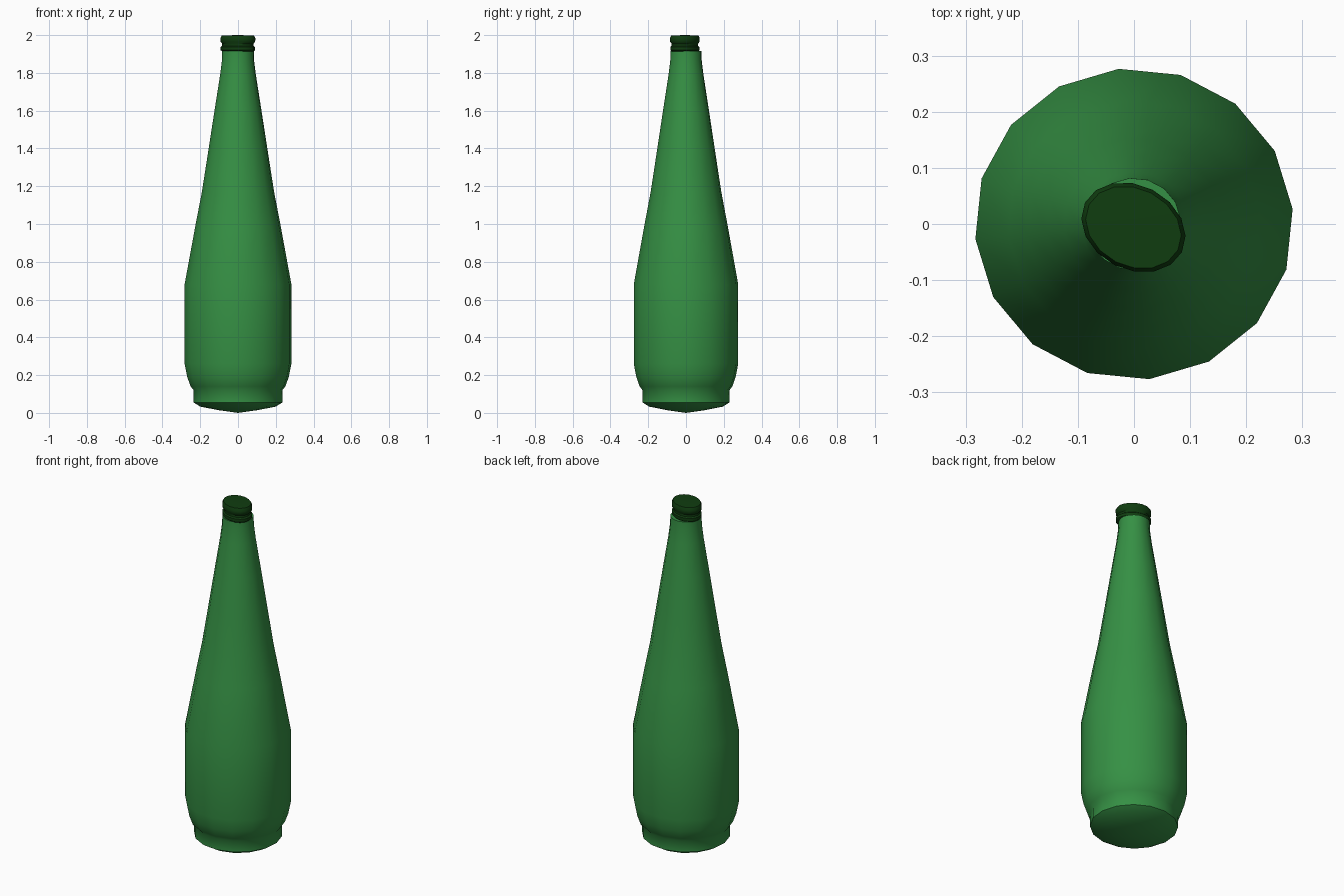
import bpy, bmesh, math

if "Cube" in bpy.data.objects:
    bpy.data.objects.remove(bpy.data.objects["Cube"])

SIDES = 16


def material(name, rgb):
    m = bpy.data.materials.new(name)
    m.diffuse_color = (*rgb, 1.0)
    m.use_nodes = True
    m.node_tree.nodes["Principled BSDF"].inputs["Base Color"].default_value = m.diffuse_color
    return m


def lathe(name, profile, mat, sx=1.0, sy=1.0, phase=0.0, turn=0.0, centre=(0, 0)):
    """Revolve (radius, z) points into a closed solid with an elliptical section."""
    bm = bmesh.new()
    rings = []
    ct, st = math.cos(turn), math.sin(turn)
    for r, z in profile:
        if r == 0:
            rings.append([bm.verts.new((centre[0], centre[1], z))] * SIDES)
            continue
        ring = []
        for i in range(SIDES):
            a = phase + 2 * math.pi * i / SIDES
            x, y = r * sx * math.cos(a), r * sy * math.sin(a)
            ring.append(bm.verts.new((centre[0] + x * ct - y * st,
                                      centre[1] + x * st + y * ct, z)))
        rings.append(ring)
    for low, high in zip(rings, rings[1:]):
        for i in range(SIDES):
            j = (i + 1) % SIDES
            corners = list(dict.fromkeys((low[i], low[j], high[j], high[i])))
            bm.faces.new(corners)
    bmesh.ops.recalc_face_normals(bm, faces=bm.faces)
    mesh = bpy.data.meshes.new(name)
    bm.to_mesh(mesh)
    bm.free()
    mesh.materials.append(mat)
    ob = bpy.data.objects.new(name, mesh)
    bpy.context.collection.objects.link(ob)
    bpy.ops.object.select_all(action='DESELECT')
    ob.select_set(True)
    bpy.context.view_layer.objects.active = ob
    bpy.ops.object.shade_smooth_by_angle(angle=math.radians(40))
    return ob


glass = material("green_glass", (0.036, 0.28, 0.058))
dark = material("dark_green_cap", (0.005, 0.046, 0.005))

# Bottle: domed underside, stepped foot, straight belly, long tapered neck
bottle_profile = [
    (0, 0.0), (0.10, 0.014), (0.20, 0.033), (0.236, 0.055),
    (0.236, 0.12), (0.252, 0.14), (0.27, 0.19), (0.284, 0.26),
    (0.284, 0.68), (0.225, 1.0), (0.192, 1.17), (0.156, 1.4),
    (0.125, 1.6), (0.095, 1.79), (0.085, 1.87), (0.084, 1.915), (0, 1.915),
]
lathe("bottle", bottle_profile, glass, sy=0.978, phase=math.radians(5.5))

# Cap: slightly oval, two rounded rims with a groove between them
cap_profile = [
    (0, 1.912), (0.085, 1.912), (0.095, 1.92), (0.095, 1.937),
    (0.087, 1.943), (0.086, 1.954), (0.096, 1.965), (0.097, 1.983),
    (0.089, 1.998), (0, 2.0),
]
lathe("cap", cap_profile, dark, sy=0.775, turn=math.radians(-27),
      centre=(-0.001, -0.006))
